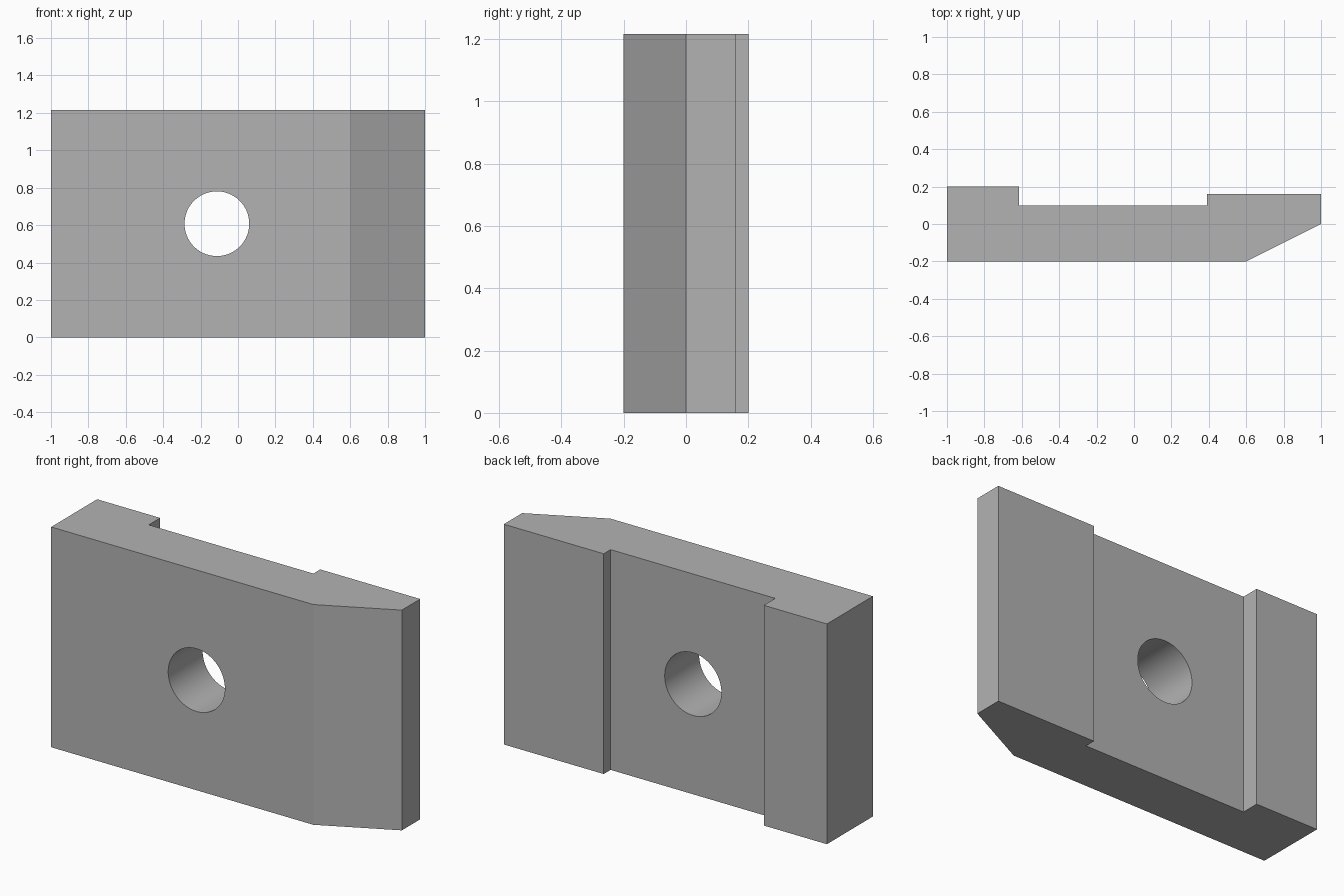
import bpy
import bmesh
from mathutils import Matrix

HEIGHT = 1.215
HOLE_X, HOLE_R = -0.113, 0.173

default = bpy.data.objects.get("Cube")
if default:
    bpy.data.objects.remove(default, do_unlink=True)

# Plain grey metal
grey = bpy.data.materials.new("grey_metal")
grey.use_nodes = True
colour = (0.45, 0.45, 0.45, 1)
grey.diffuse_color = colour
grey.node_tree.nodes["Principled BSDF"].inputs["Base Color"].default_value = colour


def add_object(name, bm):
    mesh = bpy.data.meshes.new(name)
    bmesh.ops.recalc_face_normals(bm, faces=bm.faces)
    bm.to_mesh(mesh)
    bm.free()
    mesh.materials.append(grey)
    obj = bpy.data.objects.new(name, mesh)
    bpy.context.collection.objects.link(obj)
    return obj


# Plate: plan outline with a back channel and a chamfered front edge
outline = [(-1, -0.2), (0.6, -0.2), (1, 0), (1, 0.16), (0.39, 0.16),
           (0.39, 0.1), (-0.615, 0.1), (-0.615, 0.2), (-1, 0.2)]
bm = bmesh.new()
base = bm.faces.new([bm.verts.new((x, y, 0)) for x, y in outline])
extruded = bmesh.ops.extrude_face_region(bm, geom=[base], use_keep_orig=True)
top = [v for v in extruded["geom"] if isinstance(v, bmesh.types.BMVert)]
bmesh.ops.translate(bm, verts=top, vec=(0, 0, HEIGHT))
plate = add_object("clamp_plate", bm)

# Cutter for the round through hole
bm = bmesh.new()
placing = Matrix.Translation((HOLE_X, 0, HEIGHT / 2)) @ Matrix.Rotation(1.5707963, 4, "X")
bmesh.ops.create_cone(bm, cap_ends=True, segments=96, radius1=HOLE_R,
                      radius2=HOLE_R, depth=1, matrix=placing)
cutter = add_object("hole_cutter", bm)
cutter.hide_render = True

# Cut the hole, then discard the cutter
bpy.ops.object.select_all(action="DESELECT")
plate.select_set(True)
bpy.context.view_layer.objects.active = plate
cut = plate.modifiers.new("through_hole", "BOOLEAN")
cut.operation = "DIFFERENCE"
cut.solver = "EXACT"
cut.object = cutter
bpy.ops.object.modifier_apply(modifier=cut.name)
bpy.data.objects.remove(cutter, do_unlink=True)

# Smooth bore, crisp plate edges
bpy.ops.object.shade_smooth_by_angle(angle=0.35)
